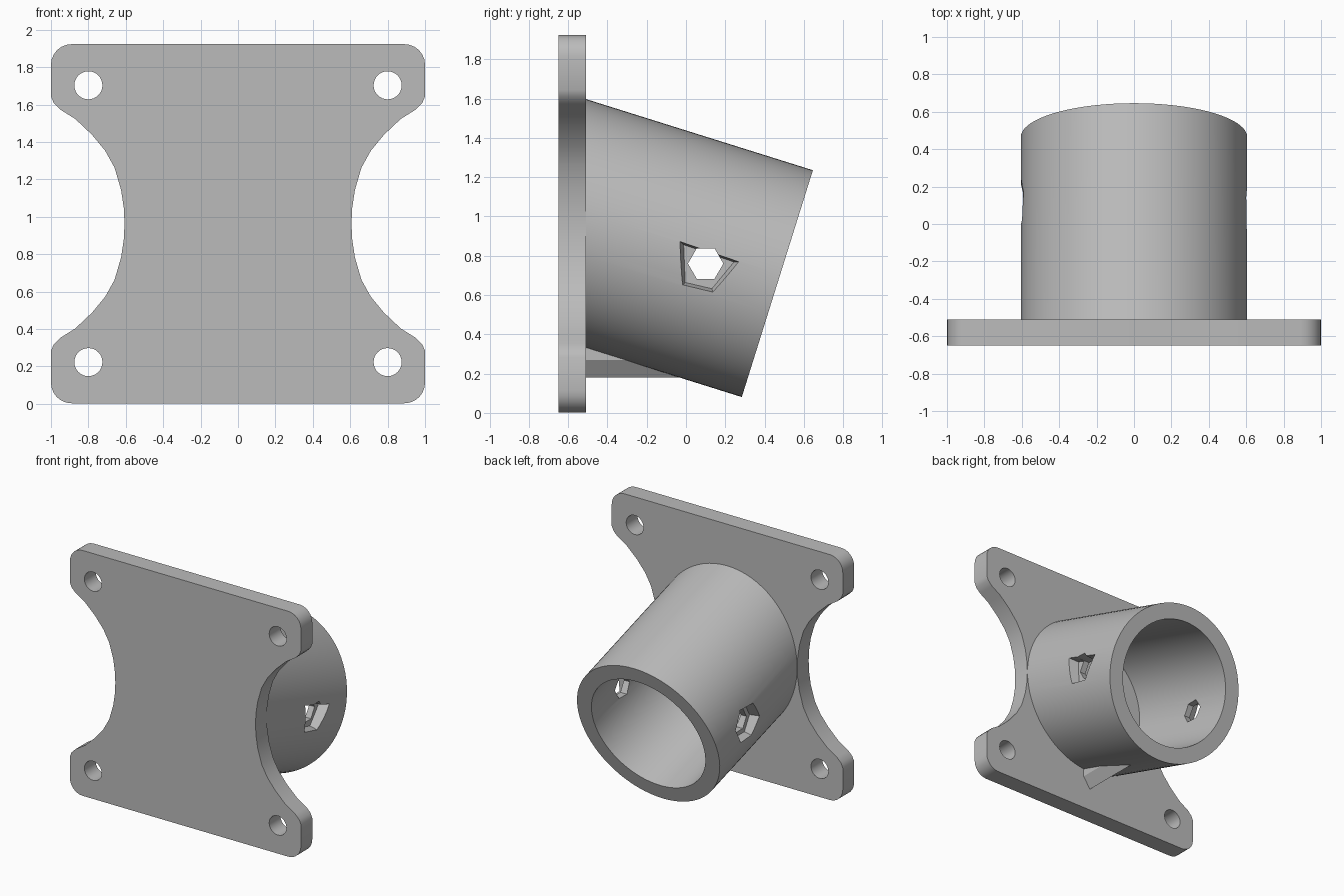
import bpy, bmesh, math
from mathutils import Vector

cube = bpy.data.objects.get("Cube")
if cube:
    bpy.data.objects.remove(cube)

grey = bpy.data.materials.new("plain grey")
grey.use_nodes = True
grey.diffuse_color = (0.5, 0.5, 0.5, 1)
grey.node_tree.nodes["Principled BSDF"].inputs["Base Color"].default_value = (0.5, 0.5, 0.5, 1)

MID_Z = 0.963
TILT = math.radians(17.4)
AXIS = Vector((0, math.cos(TILT), -math.sin(TILT)))
UP = Vector((0, math.sin(TILT), math.cos(TILT)))
MOUTH = Vector((0, 0.465, 0.658))


def loft(name, ring_a, ring_b):
    """Closed solid between two matching rings of points."""
    bm = bmesh.new()
    a = [bm.verts.new(p) for p in ring_a]
    b = [bm.verts.new(p) for p in ring_b]
    bm.faces.new(a)
    bm.faces.new(b)
    for i in range(len(a)):
        j = (i + 1) % len(a)
        bm.faces.new((a[i], a[j], b[j], b[i]))
    bmesh.ops.recalc_face_normals(bm, faces=bm.faces)
    mesh = bpy.data.meshes.new(name)
    bm.to_mesh(mesh)
    bm.free()
    mesh.materials.append(grey)
    obj = bpy.data.objects.new(name, mesh)
    bpy.context.collection.objects.link(obj)
    return obj


def prism_y(name, outline, y0, y1):
    return loft(name, [(x, y0, z) for x, z in outline], [(x, y1, z) for x, z in outline])


def circle(x, z, r, n):
    return [(x + r * math.cos(math.tau * i / n), z + r * math.sin(math.tau * i / n)) for i in range(n)]


def tilted_cylinder(name, r, y_start, past_mouth, n=72):
    """Cylinder on the tilted axis, cut off by the plane y = y_start."""
    end = [MOUTH + AXIS * past_mouth + Vector((u, 0, 0)) + UP * v for u, v in circle(0, 0, r, n)]
    start = [p + AXIS * ((y_start - p.y) / AXIS.y) for p in end]
    return loft(name, start, end)


def combine(target, tool, operation):
    mod = target.modifiers.new("combine", "BOOLEAN")
    mod.operation = operation
    mod.solver = "EXACT"
    mod.object = tool
    bpy.context.view_layer.objects.active = target
    bpy.ops.object.modifier_apply(modifier=mod.name)
    bpy.data.objects.remove(tool)


# Mounting plate: one quarter outline, mirrored to all four corners
quarter = [(0.89 + 0.11 * math.sin(a), 0.85 + 0.11 * math.cos(a))
           for a in (math.radians(15 * i) for i in range(7))]
quarter += [(1, 0.68), (0.985, 0.645), (0.95, 0.61), (0.87, 0.56), (0.78, 0.475),
            (0.71, 0.39), (0.66, 0.30), (0.625, 0.18), (0.61, 0.08)]
right = quarter + [(0.607, 0)] + [(x, -z) for x, z in reversed(quarter)]
outline = right + [(-x, z) for x, z in reversed(right)]
bracket = prism_y("mounting_bracket", [(x, z + MID_Z) for x, z in outline], -0.65, -0.51)

# Screw holes through the plate corners
for x in (-0.8, 0.8):
    for dz in (-0.74, 0.74):
        hole = prism_y("screw_hole", circle(x, MID_Z + dz, 0.075, 32), -0.8, -0.3)
        combine(bracket, hole, "DIFFERENCE")

# Tilted socket tube and the small ridge that supports it
combine(bracket, tilted_cylinder("socket_tube", 0.605, -0.53, 0), "UNION")
ridge = [(-0.06, 0.42), (-0.06, 0.27), (0, 0.18), (0.06, 0.27), (0.06, 0.42)]
combine(bracket, prism_y("support_ridge", ridge, -0.55, -0.03), "UNION")

# Blind bore, closed by the plate
combine(bracket, tilted_cylinder("bore", 0.483, -0.51, 0.3), "DIFFERENCE")

# Cross bolt hole with a faceted recess on each side
CENTRE = Vector((0, 0.1, 0.76))


def cross_cut(name, shape, x0, x1, floor_scale):
    rings = [[CENTRE + Vector((x, y * s, z * s)) for y, z in shape]
             for x, s in ((x0, floor_scale), (x1, 1))]
    combine(bracket, loft(name, *rings), "DIFFERENCE")


cross_cut("bolt_hole", circle(0, 0, 0.09, 6), -1, 1, 1)
cross_cut("bolt_head_recess", [(-0.14, 0.12), (0.18, 0.01), (0.04, -0.16), (-0.13, -0.12)], 0.53, 0.64, 0.8)
cross_cut("nut_recess", circle(0, 0, 0.16, 6), -0.53, -0.64, 0.8)

# Smooth round walls, crisp edges
bpy.ops.object.select_all(action="DESELECT")
bracket.select_set(True)
bpy.context.view_layer.objects.active = bracket
bpy.ops.object.shade_smooth_by_angle(angle=math.radians(30))
